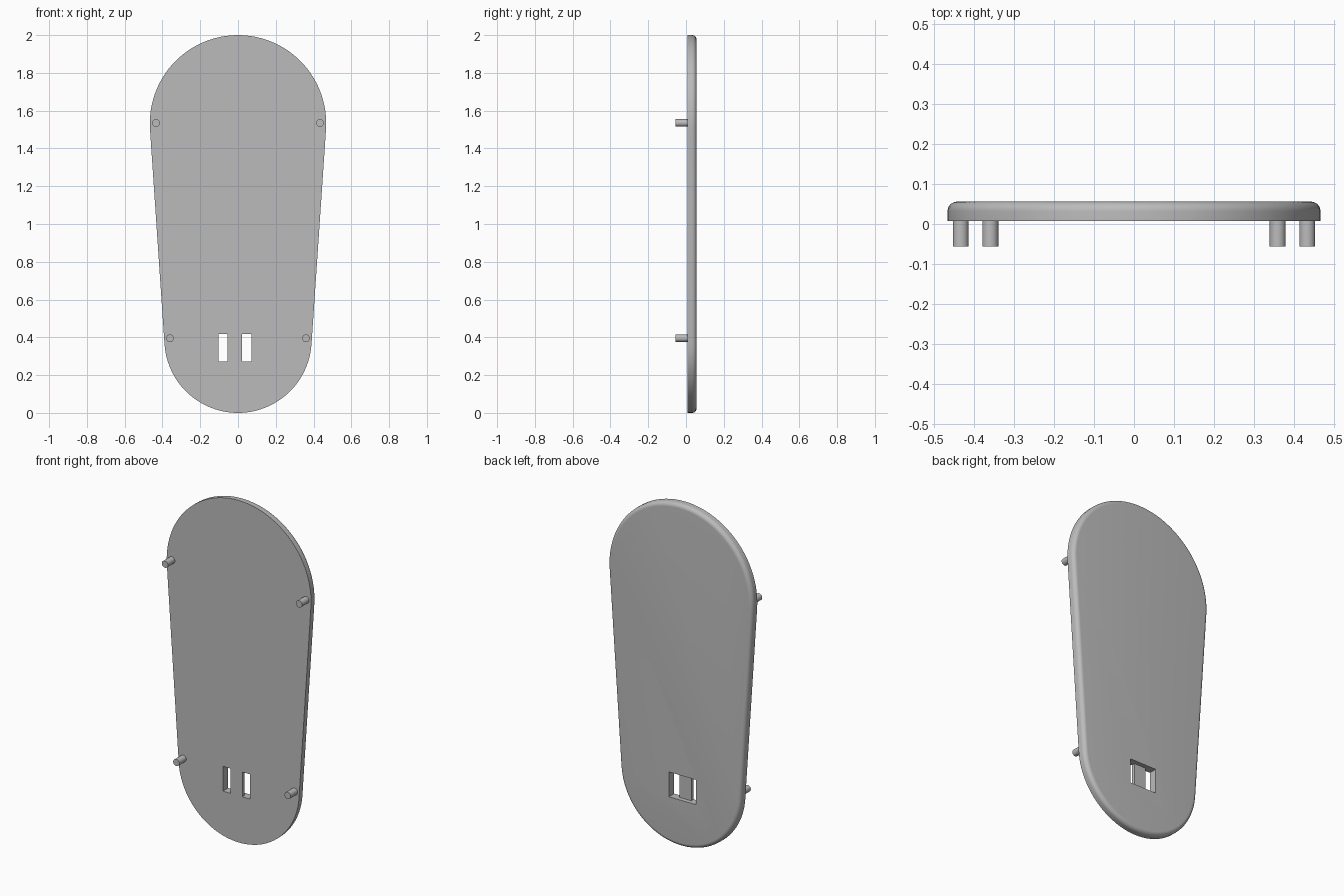
import bpy, bmesh, math

if "Cube" in bpy.data.objects:
    bpy.data.objects.remove(bpy.data.objects["Cube"])

FRONT, BACK = 0.008, 0.056           # plate faces along y
ROUND = 0.024                        # radius of the rounded back rim
TOP_R, TOP_Z = 0.467, 1.533
LOW_R, LOW_Z = 0.39, 0.39

grey = bpy.data.materials.new("plain_grey")
grey.diffuse_color = (0.5, 0.5, 0.5, 1)
grey.use_nodes = True
grey.node_tree.nodes["Principled BSDF"].inputs["Base Color"].default_value = grey.diffuse_color


def make_object(name, bm):
    bmesh.ops.recalc_face_normals(bm, faces=bm.faces)
    mesh = bpy.data.meshes.new(name)
    bm.to_mesh(mesh)
    bm.free()
    obj = bpy.data.objects.new(name, mesh)
    mesh.materials.append(grey)
    bpy.context.collection.objects.link(obj)
    return obj


def outline(inset, steps=48):
    """Two circles of different size joined by their tangent lines."""
    tilt = math.asin((TOP_R - LOW_R) / (TOP_Z - LOW_Z))
    pts = []
    for r, z, a0, a1 in ((TOP_R, TOP_Z, -tilt, math.pi + tilt),
                         (LOW_R, LOW_Z, math.pi + tilt, 2 * math.pi - tilt)):
        for i in range(steps + 1):
            a = a0 + (a1 - a0) * i / steps
            pts.append(((r - inset) * math.cos(a), z + (r - inset) * math.sin(a)))
    return pts


def smooth(obj):
    bpy.ops.object.select_all(action='DESELECT')
    obj.select_set(True)
    bpy.context.view_layer.objects.active = obj
    bpy.ops.object.shade_smooth_by_angle(angle=math.radians(30))


# Plate: outline lofted from the flat front to the rounded back rim
bm = bmesh.new()
sections = [(0, FRONT)]
for i in range(9):
    a = math.pi / 2 * i / 8
    sections.append((ROUND * (1 - math.cos(a)), BACK - ROUND + ROUND * math.sin(a)))
rings = [[bm.verts.new((x, y, z)) for x, z in outline(inset)] for inset, y in sections]
n = len(rings[0])
for a, b in zip(rings, rings[1:]):
    for i in range(n):
        j = (i + 1) % n
        bm.faces.new((a[i], a[j], b[j], b[i]))
bm.faces.new(rings[0])
bm.faces.new(rings[-1])
plate = make_object("plate", bm)

# Strap opening: two through slots joined by a pocket on the back
bm = bmesh.new()
bridge_y = 0.03
section = [(-0.103, -0.1), (-0.055, -0.1), (-0.055, bridge_y), (0.022, bridge_y),
           (0.022, -0.1), (0.071, -0.1), (0.071, 0.2), (-0.103, 0.2)]
face = bm.faces.new([bm.verts.new((x, y, 0.273)) for x, y in section])
ext = bmesh.ops.extrude_face_region(bm, geom=[face])
bmesh.ops.translate(bm, vec=(0, 0, 0.145),
                    verts=[v for v in ext["geom"] if isinstance(v, bmesh.types.BMVert)])
cutter = make_object("slot_cutter", bm)
cut = plate.modifiers.new("strap_opening", 'BOOLEAN')
cut.operation = 'DIFFERENCE'
cut.solver = 'EXACT'
cut.object = cutter
bpy.context.view_layer.objects.active = plate
bpy.ops.object.modifier_apply(modifier=cut.name)
bpy.data.objects.remove(cutter)
smooth(plate)

# Four pegs on the front
for level, x, z in (("upper", 0.434, 1.535), ("lower", 0.36, 0.395)):
    for side, s in (("left", -1), ("right", 1)):
        bpy.ops.mesh.primitive_cylinder_add(
            vertices=32, radius=0.02, depth=0.068,
            location=(s * x, -0.022, z), rotation=(math.pi / 2, 0, 0))
        peg = bpy.context.object
        peg.name = f"{level}_{side}_peg"
        peg.data.materials.append(grey)
        smooth(peg)
